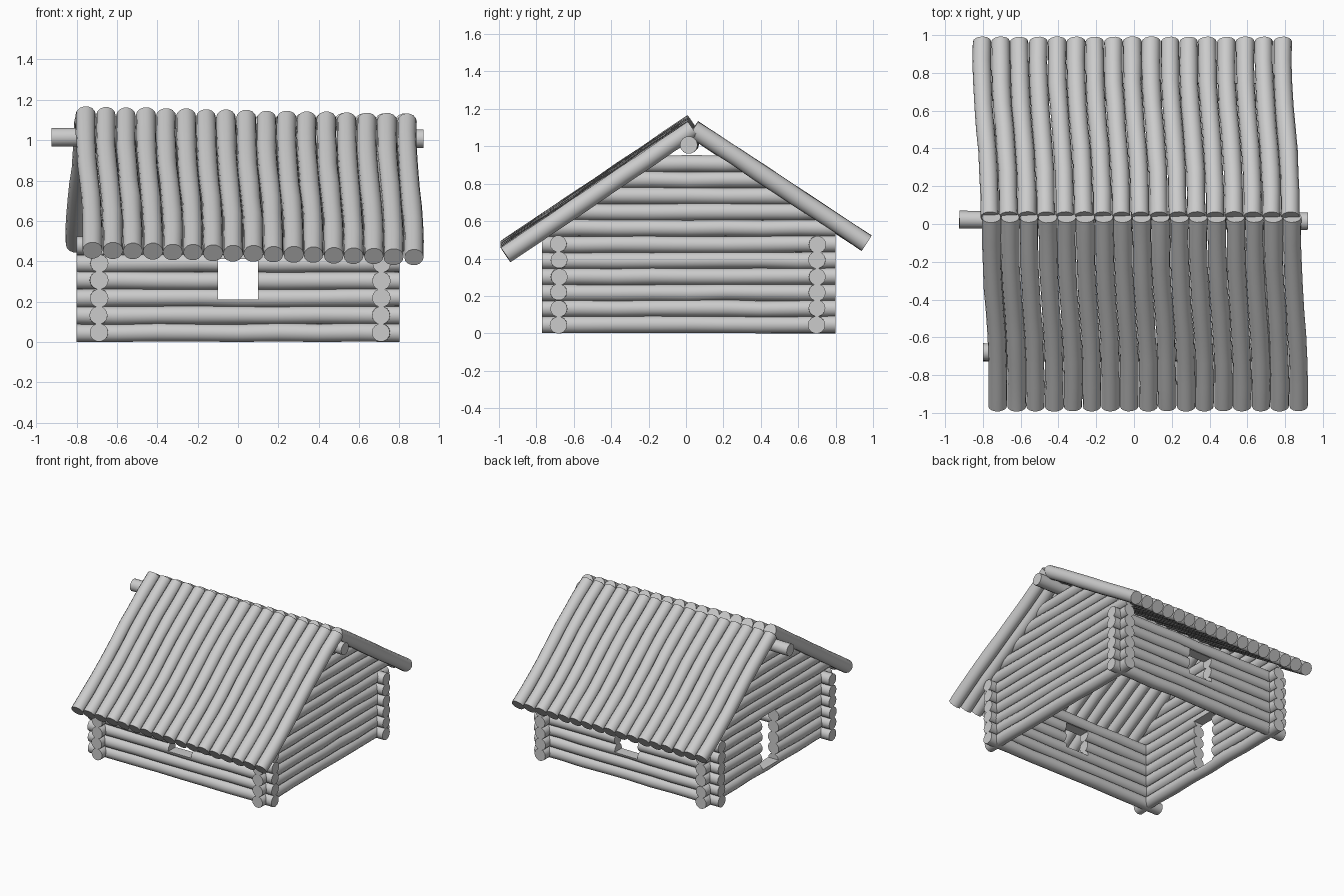
import bpy, bmesh, math, random
from mathutils import Vector

random.seed(4)
if "Cube" in bpy.data.objects:
    bpy.data.objects.remove(bpy.data.objects["Cube"])

wood = bpy.data.materials.new("grey_timber")
wood.use_nodes = True
grey = (0.6, 0.6, 0.6, 1)
wood.diffuse_color = grey
wood.node_tree.nodes["Principled BSDF"].inputs["Base Color"].default_value = grey

SIDES, RINGS = 14, 9
ROWS, CROSS_ROWS, PITCH, RADIUS = 11, 6, 0.086, 0.046
WALL_X = {"right": -0.69, "left": 0.71}
WALL_Y = {"front": -0.68, "back": 0.70}

# Roof centre lines: (eave y, eave z, ridge y, ridge z)
SLOPES = {"front": (-0.965, 0.437, 0.035, 1.11),
          "back": (0.965, 0.482, 0.038, 1.093)}


def log(name, start, end, radius=RADIUS, sway=0.0, wobble=0.003, planes=()):
    """Slightly crooked round log, optionally trimmed by planes."""
    start, end = Vector(start), Vector(end)
    axis = (end - start).normalized()
    side = axis.cross(Vector((0, 0, 1))).normalized()
    up = side.cross(axis)
    bm = bmesh.new()
    rings = []
    for i in range(RINGS):
        t = i / (RINGS - 1)
        centre = start.lerp(end, t) + side * sway * math.sin(math.tau * t)
        centre += (side * random.uniform(-1, 1) + up * random.uniform(-1, 1)) * wobble
        r = radius * random.uniform(0.97, 1.03)
        ring = []
        for k in range(SIDES):
            a = math.tau * k / SIDES
            p = centre + (side * math.cos(a) + up * math.sin(a)) * r
            p.z = max(p.z, 0)
            ring.append(bm.verts.new(p))
        rings.append(ring)
    for a, b in zip(rings, rings[1:]):
        for k in range(SIDES):
            n = (k + 1) % SIDES
            bm.faces.new((a[k], a[n], b[n], b[k]))
    bm.faces.new(rings[0])
    bm.faces.new(rings[-1])
    for point, normal in planes:
        geom = bm.verts[:] + bm.edges[:] + bm.faces[:]
        bmesh.ops.bisect_plane(bm, geom=geom, plane_co=point, plane_no=normal,
                               clear_outer=True)
        bmesh.ops.holes_fill(bm, edges=[e for e in bm.edges if e.is_boundary])
    bmesh.ops.recalc_face_normals(bm, faces=bm.faces[:])
    mesh = bpy.data.meshes.new(name)
    bm.to_mesh(mesh)
    bm.free()
    mesh.materials.append(wood)
    obj = bpy.data.objects.new(name, mesh)
    bpy.context.collection.objects.link(obj)
    bpy.ops.object.select_all(action="DESELECT")
    obj.select_set(True)
    bpy.context.view_layer.objects.active = obj
    bpy.ops.object.shade_smooth_by_angle(angle=math.radians(40))
    return obj


def cutter(name, location, size):
    bpy.ops.mesh.primitive_cube_add(size=1, location=location)
    obj = bpy.context.object
    obj.name = name
    obj.scale = size
    obj.data.materials.append(wood)
    obj.hide_render = True
    obj.hide_viewport = True
    obj.display_type = "WIRE"
    return obj


def carve(obj, tool, z, low, high):
    """Cut the opening only from logs that it reaches."""
    if low - RADIUS < z < high + RADIUS:
        mod = obj.modifiers.new("opening", "BOOLEAN")
        mod.operation = "DIFFERENCE"
        mod.solver = "EXACT"
        mod.object = tool


# Openings: a window through both long walls, a door in one gable
WINDOW, DOOR = (0.21, 0.41), (0.05, 0.46)
window_cutter = cutter("window_cutter", (0, 0, sum(WINDOW) / 2),
                       (0.2, 1.8, WINDOW[1] - WINDOW[0]))
door_cutter = cutter("door_cutter", (WALL_X["right"], 0, sum(DOOR) / 2),
                     (0.3, 0.2, DOOR[1] - DOOR[0]))

# Long walls
for wall, y in WALL_Y.items():
    for row in range(CROSS_ROWS):
        z = RADIUS + row * PITCH
        obj = log(f"{wall}_wall_log_{row + 1}", (-0.8, y, z), (0.8, y, z))
        carve(obj, window_cutter, z, *WINDOW)

# Gable walls, upper rows trimmed to the roof pitch
roof_planes = []
for ey, ez, ry, rz in SLOPES.values():
    normal = Vector((0, ez - rz, ry - ey))
    roof_planes.append((Vector((0, ey, ez)), normal if normal.z > 0 else -normal))
for wall, x in WALL_X.items():
    for row in range(ROWS):
        z = RADIUS + row * PITCH
        obj = log(f"{wall}_gable_log_{row + 1}", (x, -0.77, z), (x, 0.8, z),
                  planes=roof_planes if row >= CROSS_ROWS - 1 else ())
        if wall == "right":
            carve(obj, door_cutter, z, *DOOR)

# Ridge pole
log("ridge_pole", (-0.925, 0.025, 1.015), (0.92, 0.015, 1.008), wobble=0.002)

# Roof logs: each slope leans a little sideways, the front one sinks toward +x
ROOF_COUNT, SPACING = 17, 0.0995
for slope, (ey, ez, ry, rz) in SLOPES.items():
    eave_x, ridge_x, sink = ((-0.72, -0.755, 0.034) if slope == "front"
                             else (-0.806, -0.765, 0))
    for i in range(ROOF_COUNT):
        dx = i * SPACING
        dz = sink * (0.5 - i / (ROOF_COUNT - 1))
        log(f"{slope}_roof_log_{i + 1}", (eave_x + dx, ey, ez + dz),
            (ridge_x + dx, ry, rz + dz), radius=0.049, sway=0.006, wobble=0.0015)
